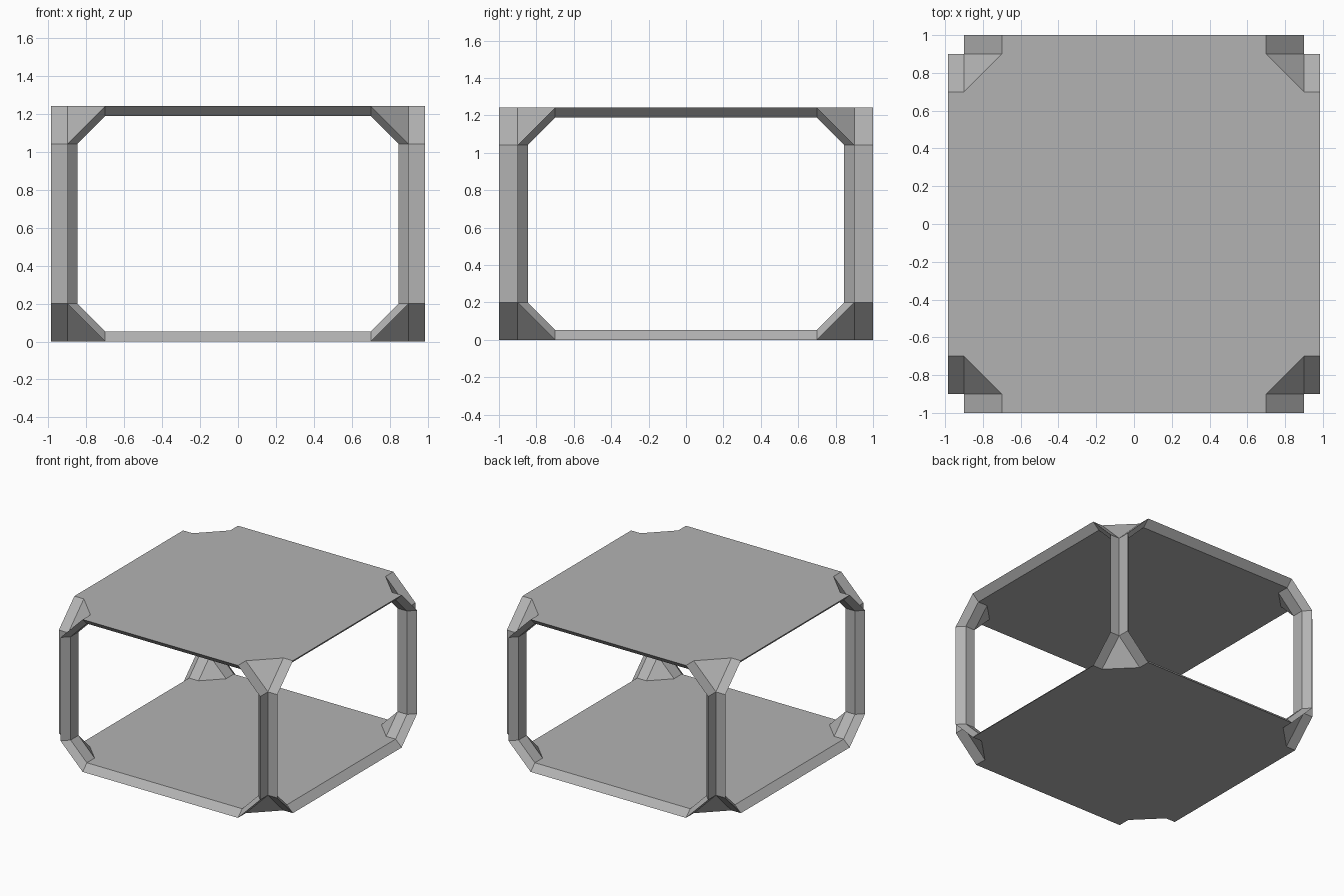
import bpy

if "Cube" in bpy.data.objects:
    bpy.data.objects.remove(bpy.data.objects["Cube"])

W, D, H = 0.985, 1.0, 1.242   # half width, half depth, full height
N, C, E, T = 0.9, 0.7, 0.2, 0.054   # notch line, chamfer line, chamfer height, wall thickness

grey = bpy.data.materials.new("mid_grey")
grey.diffuse_color = (0.45, 0.45, 0.45, 1.0)
grey.use_nodes = True
grey.node_tree.nodes["Principled BSDF"].inputs["Base Color"].default_value = grey.diffuse_color


def add_object(name, verts, faces, mirror=False):
    mesh = bpy.data.meshes.new(name)
    mesh.from_pydata(verts, [], faces)
    mesh.validate()
    mesh.materials.append(grey)
    obj = bpy.data.objects.new(name, mesh)
    bpy.context.collection.objects.link(obj)
    if mirror:
        mod = obj.modifiers.new("four_corners", 'MIRROR')
        mod.use_axis = (True, True, False)
        mod.use_mirror_merge = False
    return obj


def loft(name, low, high):
    """Tube between two rings at the +x +y corner, repeated at all corners."""
    n = len(low)
    verts, index, faces = [], {}, []

    def vid(p):
        if p not in index:
            index[p] = len(verts)
            verts.append(p)
        return index[p]

    for i in range(n):
        j = (i + 1) % n
        ids = [vid(p) for p in (low[i], low[j], high[j], high[i])]
        face = list(dict.fromkeys(ids))
        if len(face) > 2:
            faces.append(face)
    return add_object(name, verts, faces, mirror=True)


def post_ring(z):
    # notched outer side, then square inner side
    outer = [(W, N), (N, N), (N, N), (N, D)]
    inner = [(N - T, D - T), (N - T, N - T), (N - T, N - T), (W - T, N - T)]
    return [(x, y, z) for x, y in outer + inner]


def plate_corner(t):
    return [(W - t, C), (N - t, C), (C, N - t), (C, D - t)]


def plate_ring(z_out, z_in):
    return ([(x, y, z_out) for x, y in plate_corner(0)]
            + [(x, y, z_in) for x, y in reversed(plate_corner(T))])


def plate(name, z_out, z_in):
    def outline(t, z):
        pts = []
        for sx, sy in ((1, 1), (-1, 1), (-1, -1), (1, -1)):
            corner = plate_corner(t)
            if sx * sy < 0:
                corner = corner[::-1]
            pts += [(sx * x, sy * y, z) for x, y in corner]
        return pts

    n = 16
    faces = [list(range(n)), list(range(2 * n - 1, n - 1, -1))]
    # slanted rim along the four long sides only
    for i in range(3, n, 4):
        j = (i + 1) % n
        faces.append([n + i, n + j, j, i])
    if z_out < z_in:
        faces = [f[::-1] for f in faces]
    add_object(name, outline(0, z_out) + outline(T, z_in), faces)


# Flat panels
plate("top_panel", H, H - T)
plate("bottom_panel", 0.0, T)

# Corner posts and the chamfered brackets that join them to the panels
loft("corner_posts", post_ring(E), post_ring(H - E))
loft("upper_brackets", post_ring(H - E), plate_ring(H, H - T))
loft("lower_brackets", plate_ring(0.0, T), post_ring(E))
